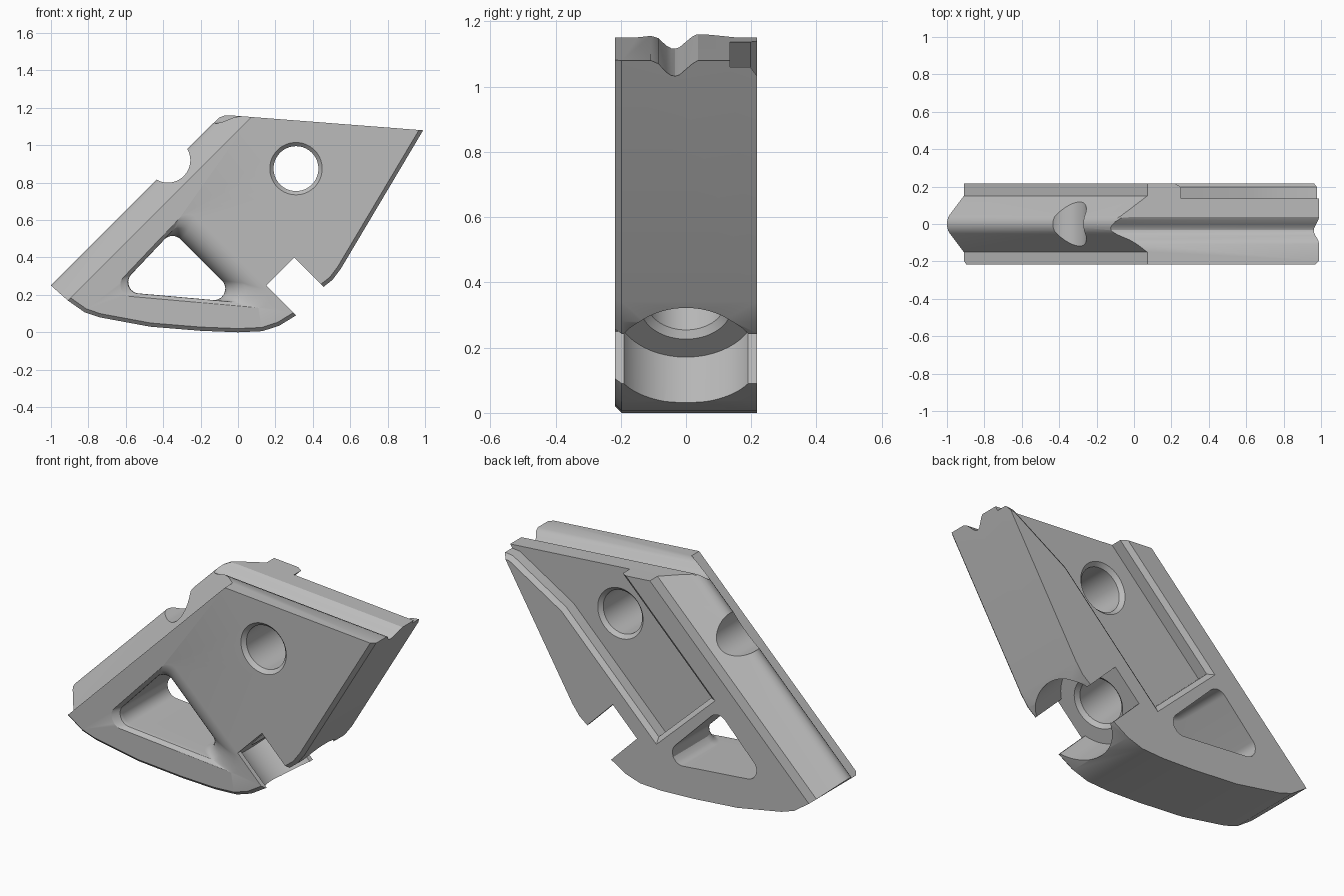
import bpy, bmesh, math
from mathutils import Vector

if "Cube" in bpy.data.objects:
    bpy.data.objects.remove(bpy.data.objects["Cube"])

H = 0.217            # half thickness of the block
DIAG = Vector((1, 0, -1)).normalized()

grey = bpy.data.materials.new("plain grey")
grey.use_nodes = True
grey.diffuse_color = (0.5, 0.5, 0.5, 1)
grey.node_tree.nodes["Principled BSDF"].inputs["Base Color"].default_value = (0.5, 0.5, 0.5, 1)


def loft(name, rings):
    """Solid skinned through rings of equal point count, with end caps."""
    bm = bmesh.new()
    loops = [[bm.verts.new(p) for p in ring] for ring in rings]
    n = len(loops[0])
    for a, b in zip(loops, loops[1:]):
        for i in range(n):
            j = (i + 1) % n
            bm.faces.new((a[i], a[j], b[j], b[i]))
    bm.faces.new(loops[0])
    bm.faces.new(loops[-1])
    bmesh.ops.recalc_face_normals(bm, faces=bm.faces)
    me = bpy.data.meshes.new(name)
    bm.to_mesh(me)
    bm.free()
    me.materials.append(grey)
    ob = bpy.data.objects.new(name, me)
    bpy.context.collection.objects.link(ob)
    return ob


def plates(name, sections):
    """Loft of (y, outline) sections, outlines in x and z."""
    return loft(name, [[(x, y, z) for x, z in pts] for y, pts in sections])


def tube(name, origin, axis, stations, n=64):
    """Turned solid of (distance, radius) stations along an axis."""
    axis = Vector(axis)
    u = axis.orthogonal().normalized()
    v = axis.cross(u)
    turn = [2 * math.pi * i / n for i in range(n)]
    return loft(name, [[Vector(origin) + axis * d + (u * math.cos(t) + v * math.sin(t)) * r
                        for t in turn] for d, r in stations])


def inset(pts, dists):
    """Move each edge of a counter-clockwise outline inward by its own distance."""
    pts = [Vector(p) for p in pts]
    n = len(pts)
    normals = []
    for i in range(n):
        e = (pts[(i + 1) % n] - pts[i]).normalized()
        normals.append(Vector((-e.y, e.x)))
    out = []
    for i in range(n):
        a, b, da, db = normals[i - 1], normals[i], dists[i - 1], dists[i]
        det = a.x * b.y - a.y * b.x
        if abs(det) < 0.01:
            out.append(pts[i] + b * db)
        else:
            out.append(pts[i] + Vector((da * b.y - db * a.y, a.x * db - b.x * da)) / det)
    return out


def fillet(pts, r, n=10):
    """Round every corner of an outline with an arc."""
    pts = [Vector(p) for p in pts]
    out = []
    for i, p in enumerate(pts):
        a = (pts[i - 1] - p).normalized()
        b = (pts[(i + 1) % len(pts)] - p).normalized()
        half = a.angle(b) / 2
        c = p + (a + b).normalized() * r / math.sin(half)
        u = p + a * r / math.tan(half) - c
        v = p + b * r / math.tan(half) - c
        out += [c + u.lerp(v, k / n).normalized() * r for k in range(n + 1)]
    return out


# Main block, with a chamfer on the front of its lower and right edges
outline = [(-1, .25), (-.91, .17), (-.82, .107), (-.74, .08), (-.47, .03), (-.2, .008), (0, 0),
           (.13, .006), (.22, .035), (.31, .09), (.46, .245), (.505, .28), (.55, .34),
           (.99, 1.08), (-.03, 1.159), (-.07, 1.16), (-.1, 1.148), (-.13, 1.12)]
chamfer = [0.02 if i < 13 else 0 for i in range(len(outline))]
block = plates("main_block", [(-H, inset(outline, chamfer)), (-H + .02, outline), (H, outline)])

cutters = []

# Long ridge along the sloping left side
side = [(.02, .003), (.035, .008), (.05, .02), (.15, .12), (.3, .12), (.3, -.15)]
ridge = [(0, -.002)] + side + [(-y, d) for y, d in reversed(side)]
cutters.append(loft("ridge_cutter", [
    [Vector((x, y, x + 1.25)) + DIAG * d for y, d in ridge] for x in (-1.3, .4)]))

# Shallow groove along the top
groove = [(-.12, .01), (-.108, 0), (-.085, -.01), (-.06, -.038), (-.045, -.048), (-.033, -.05),
          (-.02, -.046), (0, -.028), (.02, -.01), (.04, .002), (.05, .01), (.05, .1), (-.12, .1)]
cutters.append(loft("groove_cutter", [
    [(x, y, 1.157 - .0775 * x + d) for y, d in groove] for x in (-.4, 1.2)]))

# Round scoop across the ridge
cutters.append(tube("scoop_cutter", (-.375, 0, .92), (0, 1, 0), [(-.4, .12), (.4, .12)]))

# Pocket on the back, open at the top right
pocket = [(.03, .285), (.6, .855), (.93, 1.055), (1.2, 1.085), (1.2, 1.35), (.465, 1.35), (-.295, .59)]
wide = inset(pocket, [-.025] * len(pocket))
cutters.append(plates("pocket_cutter", [(.135, pocket), (.197, pocket), (H, wide), (.3, wide)]))

# Chamfered cross hole
cutters.append(tube("cross_hole_cutter", (.31, 0, .875), (0, 1, 0), [
    (-.3, .14), (-H, .14), (-H + .02, .12), (.115, .12), (.135, .14), (.3, .14)]))

# Triangular window, with one edge rolled over at the front
triangle = [(-.656, .219), (.032, .158), (-.351, .541)]
R = 0.14
window = []
for k in range(13):
    a = k / 12 * math.pi / 2
    t = R * (1 - math.cos(a))
    lip = -max(0, .02 - t)
    window.append((t - H, fillet(inset(triangle, [lip, -R * (1 - math.sin(a)), lip]), .06)))
window = [(-.3, window[0][1])] + window + [(.3, window[-1][1])]
cutters.append(plates("window_cutter", window))

# Square notch at the lower right, with a counterbore and a bolt hole
base = Vector((.225, 0, .325))
across = Vector((1, 0, 1)).normalized()
corners = [base + DIAG * d + across * w for d, w in ((0, -.106), (.5, -.106), (.5, .106), (0, .106))]
cutters.append(plates("notch_cutter", [(y, [(c.x, c.z) for c in corners]) for y in (-.4, .4)]))
cutters.append(tube("counterbore_cutter", base, DIAG, [(0, .218), (.5, .218)]))
cutters.append(tube("bolt_hole_cutter", base, DIAG, [(-.4, .12), (-.02, .12), (0, .14), (.03, .14)]))

# Cut everything out of the block
bpy.ops.object.select_all(action='DESELECT')
block.select_set(True)
bpy.context.view_layer.objects.active = block
for c in cutters:
    c.hide_render = True
    mod = block.modifiers.new(c.name, 'BOOLEAN')
    mod.operation = 'DIFFERENCE'
    mod.solver = 'EXACT'
    mod.object = c
    bpy.ops.object.modifier_apply(modifier=mod.name)
    bpy.data.objects.remove(c)

bpy.ops.object.shade_smooth_by_angle(angle=math.radians(25))
